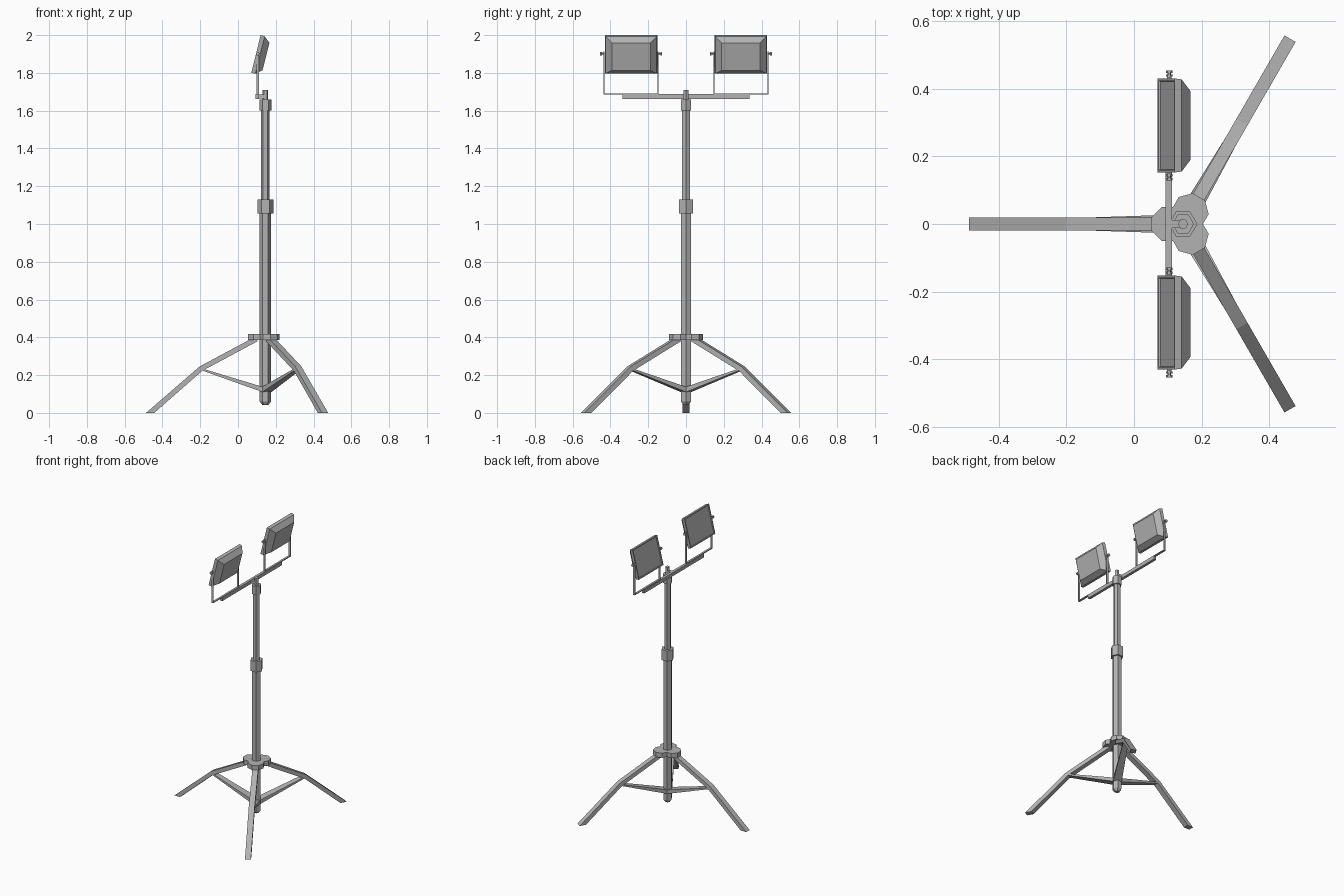
import bpy, bmesh, math
from mathutils import Matrix, Vector

cube = bpy.data.objects.get("Cube")
if cube:
    bpy.data.objects.remove(cube, do_unlink=True)

grey = bpy.data.materials.new("painted grey metal")
grey.use_nodes = True
grey.diffuse_color = (0.45, 0.45, 0.45, 1)
grey.node_tree.nodes["Principled BSDF"].inputs["Base Color"].default_value = grey.diffuse_color

POLE_X = 0.145


def finish(bm, name):
    bmesh.ops.recalc_face_normals(bm, faces=bm.faces)
    mesh = bpy.data.meshes.new(name)
    bm.to_mesh(mesh)
    bm.free()
    mesh.materials.append(grey)
    obj = bpy.data.objects.new(name, mesh)
    bpy.context.collection.objects.link(obj)
    return obj


def loft(name, rings):
    """Skin a stack of equal-length rings and cap both ends."""
    bm = bmesh.new()
    loops = [[bm.verts.new(p) for p in ring] for ring in rings]
    n = len(loops[0])
    for a, b in zip(loops, loops[1:]):
        for i in range(n):
            j = (i + 1) % n
            bm.faces.new((a[i], a[j], b[j], b[i]))
    bm.faces.new(loops[0])
    bm.faces.new(loops[-1])
    return finish(bm, name)


def box(name, lo, hi):
    lo, hi = Vector(lo), Vector(hi)
    bm = bmesh.new()
    size = Matrix.Diagonal((*(hi - lo), 1))
    bmesh.ops.create_cube(bm, size=1, matrix=Matrix.Translation((lo + hi) / 2) @ size)
    return finish(bm, name)


def prism(name, x, profile, sides=6, y=0, turn=0):
    """Upright lathe from (radius, z) pairs."""
    angles = [math.tau * i / sides + turn for i in range(sides)]
    return loft(name, [[(x + r * math.cos(a), y + r * math.sin(a), z) for a in angles]
                       for r, z in profile])


# Telescopic mast with its collars
prism("lower_mast", POLE_X, [(0.016, 0.042), (0.03, 0.06), (0.03, 1.07)])
prism("lower_collar", POLE_X, [(0.042, 1.055), (0.042, 1.13)])
prism("upper_mast", POLE_X, [(0.023, 1.1), (0.023, 1.62)])
prism("upper_collar", POLE_X, [(0.032, 1.6), (0.032, 1.66)])
prism("top_spigot", POLE_X, [(0.015, 1.65), (0.015, 1.71)])


def swept_strip(name, stations, angle):
    """Bar through (radius, top z, inner radius, bottom z, half width) stations."""
    rot = Matrix.Rotation(angle, 3, 'Z')
    base = Vector((POLE_X, 0, 0))
    rings = []
    for r1, z1, r2, z2, w in stations:
        corners = ((r1, -w, z1), (r1, w, z1), (r2, w, z2), (r2, -w, z2))
        rings.append([base + rot @ Vector(c) for c in corners])
    return loft(name, rings)


# Three bent legs with braces and hub lobes
leg = [(0.06, 0.4, 0.04, 0.38, 0.019),
       (0.348, 0.246, 0.335, 0.222, 0.019),
       (0.632, 0, 0.588, 0, 0.019)]
brace = [(0.345, 0.238, 0.328, 0.222, 0.017),
         (0.015, 0.138, 0.015, 0.11, 0.028)]
for i, side in enumerate(("right", "front", "back")):
    angle = math.pi + i * math.tau / 3
    swept_strip(side + "_leg", leg, angle)
    swept_strip(side + "_brace", brace, angle)
    prism(side + "_hub_lobe", POLE_X + 0.042 * math.cos(angle),
          [(0.055, 0.385), (0.055, 0.418)], 8, 0.042 * math.sin(angle),
          angle + math.pi / 8)

# Crossbar and its bracket to the mast
box("crossbar", (0.093, -0.336, 1.662), (0.112, 0.336, 1.687))
box("crossbar_bracket", (0.105, -0.012, 1.665), (0.145, 0.012, 1.685))


def floodlight(label, y):
    # Tilted housing: rim, straight side, tapered back
    tilt = math.radians(14)
    back = Vector((math.cos(tilt), 0, -math.sin(tilt)))
    up = Vector((math.sin(tilt), 0, math.cos(tilt)))
    centre = Vector((0.095, y, 1.9))
    rings = []
    for depth, hy, hv in ((0, 0.139, 0.103), (0.022, 0.136, 0.102), (0.055, 0.102, 0.075)):
        rings.append([centre + back * depth + Vector((0, a * hy, 0)) + up * (b * hv)
                      for a, b in ((-1, -1), (1, -1), (1, 1), (-1, 1))])
    lamp = loft(label + "_lamp_housing", rings)
    # Recessed glass
    bm = bmesh.new()
    bm.from_mesh(lamp.data)
    front = min(bm.faces, key=lambda f: f.normal.x)
    bmesh.ops.inset_region(bm, faces=[front], thickness=0.011)
    bmesh.ops.inset_region(bm, faces=[front], thickness=0.001, depth=-0.006)
    bm.to_mesh(lamp.data)
    bm.free()
    # U-shaped yoke
    box(label + "_yoke_base", (0.097, y - 0.145, 1.685), (0.111, y + 0.145, 1.691))
    for s, end in ((-1, "front"), (1, "back")):
        ya, yb = sorted((y + s * 0.14, y + s * 0.145))
        box(f"{label}_yoke_{end}_arm", (0.097, ya, 1.686), (0.111, yb, 1.912))
        # Clamp knob: washer, stem, head
        rings = []
        for r, d in ((0.009, 0.144), (0.009, 0.15), (0.005, 0.15),
                     (0.005, 0.155), (0.01, 0.155), (0.01, 0.163)):
            rings.append([(0.104 + r * math.cos(k * math.tau / 6), y + s * d,
                           1.902 + r * math.sin(k * math.tau / 6)) for k in range(6)])
        loft(f"{label}_{end}_knob", rings)


floodlight("front", -0.291)
floodlight("back", 0.291)
